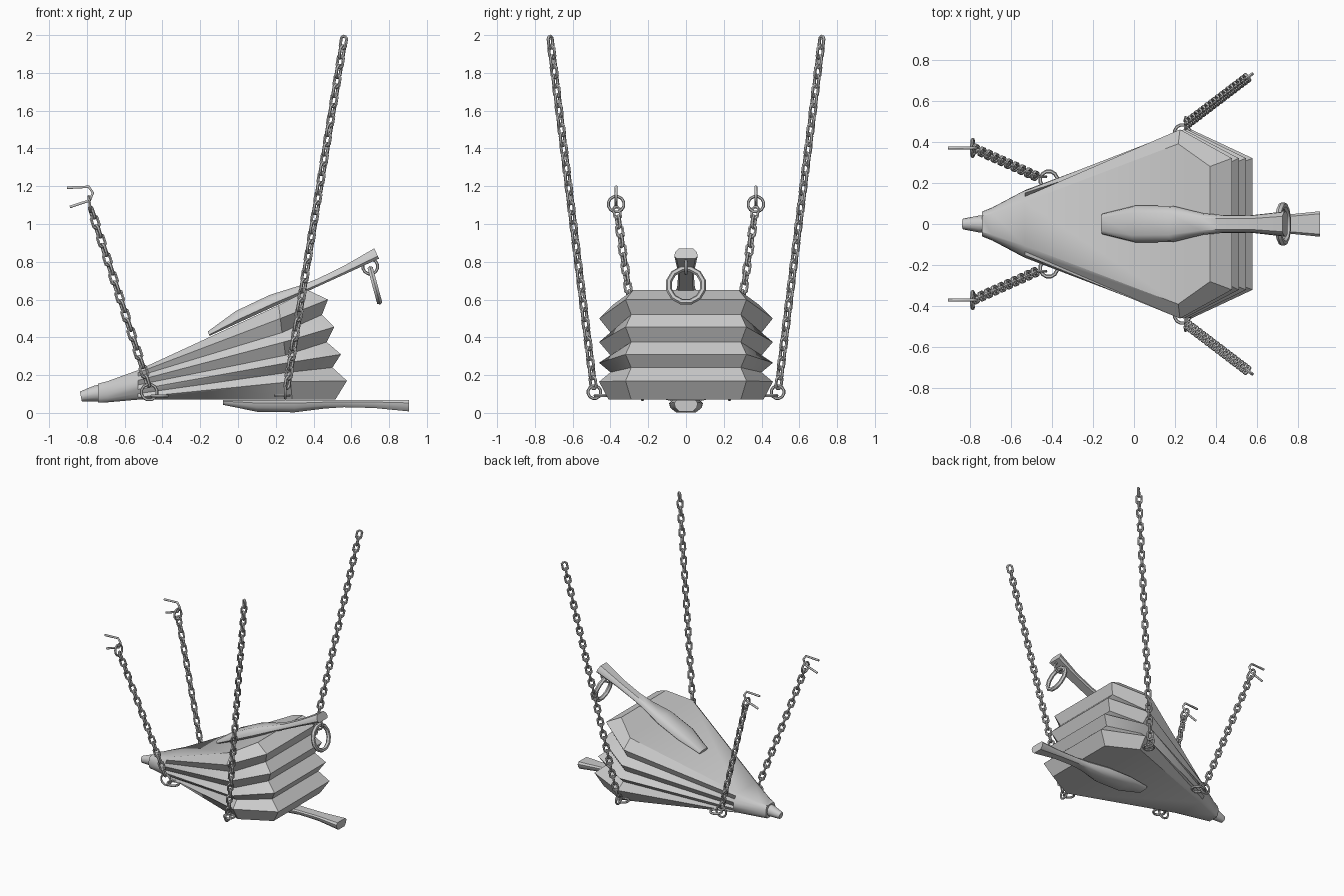
import bpy, bmesh
from math import sin, cos, pi, radians, sqrt
from mathutils import Vector, Matrix

if "Cube" in bpy.data.objects:
    bpy.data.objects.remove(bpy.data.objects["Cube"])


def finish(bm, name, angle=35):
    bmesh.ops.recalc_face_normals(bm, faces=bm.faces)
    me = bpy.data.meshes.new(name)
    bm.to_mesh(me)
    bm.free()
    ob = bpy.data.objects.new(name, me)
    bpy.context.collection.objects.link(ob)
    bpy.ops.object.select_all(action='DESELECT')
    ob.select_set(True)
    bpy.context.view_layer.objects.active = ob
    bpy.ops.object.shade_smooth_by_angle(angle=radians(angle))
    return ob


def add_loop(bm, mat, radius, wire, stretch=0.0, n=10, sides=6):
    """Closed ring (or stretched chain link) lying in the local XY plane."""
    rings = []
    for i in range(n):
        a = (i + 0.5) / n * 2 * pi
        out = Vector((cos(a), sin(a), 0))
        c = out * radius + Vector((0, stretch if sin(a) > 0 else -stretch, 0))
        rings.append([bm.verts.new(mat @ (c + out * wire * cos(b) + Vector((0, 0, wire * sin(b)))))
                      for b in (2 * pi * j / sides for j in range(sides))])
    for i in range(n):
        p, q = rings[i], rings[(i + 1) % n]
        for j in range(sides):
            k = (j + 1) % sides
            bm.faces.new((p[j], p[k], q[k], q[j]))


def ring(name, loc, radius, wire, axis):
    bm = bmesh.new()
    rot = Vector(axis).to_track_quat('Z', 'Y').to_matrix().to_4x4()
    add_loop(bm, Matrix.Translation(loc) @ rot, radius, wire, n=12)
    return finish(bm, name, 50)


def chain(name, start, end, pitch=0.052):
    bm = bmesh.new()
    start, end = Vector(start), Vector(end)
    d = end - start
    rot = d.to_track_quat('Y', 'Z').to_matrix().to_4x4()
    n = round(d.length / pitch)
    for i in range(n + 1):
        m = Matrix.Translation(start + d * i / n) @ rot @ Matrix.Rotation(pi / 2 * (i % 2), 4, 'Y')
        add_loop(bm, m, 0.019, 0.0085, stretch=0.014, n=8, sides=6)
    return finish(bm, name, 50)


# Pleated body: columns of points run around the outline, rows run top to bottom
ROWS = 9


def section(x, zc, hy, hz):
    pts = []
    for r in range(ROWS):
        a = radians(25 + 130 * r / (ROWS - 1))
        pts.append((x, hy * sqrt(sin(a)), zc + hz * cos(a) / cos(radians(25))))
    return pts


side_z = [0.57, 0.50, 0.425, 0.375, 0.305, 0.265, 0.215, 0.165, 0.07]
back_x = [0.37, 0.476, 0.445, 0.51, 0.47, 0.545, 0.50, 0.577, 0.515]
back_z = [0.65, 0.60, 0.52, 0.455, 0.375, 0.31, 0.24, 0.17, 0.07]
side_y = [0.39] + [0.46, 0.40] * 3 + [0.46, 0.41]
back_y = [0.28] + [0.32, 0.29] * 4
half = [section(-0.74, 0.105, 0.06, 0.05),
        section(-0.69, 0.112, 0.08, 0.056),
        section(-0.53, 0.148, 0.165, 0.078),
        [(0.215 + 0.009 * r, side_y[r], side_z[r]) for r in range(ROWS)],
        [(back_x[r], back_y[r], back_z[r]) for r in range(ROWS)]]
cols = half + [[(x, -y, z) for x, y, z in c] for c in reversed(half)]
bm = bmesh.new()
grid = [[bm.verts.new(p) for p in c] for c in cols]
for i in range(10):
    p, q = grid[i], grid[(i + 1) % 10]
    for r in range(ROWS - 1):
        bm.faces.new((p[r], q[r], q[r + 1], p[r + 1]))
for i in range(4):
    for r in (0, ROWS - 1):
        bm.faces.new((grid[i][r], grid[i + 1][r], grid[8 - i][r], grid[9 - i][r]))
finish(bm, "bellows_body", 35)

# Nozzle
bm = bmesh.new()
rings = []
for x, z, rad in ((-0.72, 0.107, 0.042), (-0.75, 0.103, 0.042), (-0.832, 0.087, 0.026)):
    rings.append([bm.verts.new((x + 0.2 * rad * sin(a) * -1, rad * cos(a), z + rad * sin(a)))
                  for a in (2 * pi * j / 12 for j in range(12))])
for p, q in zip(rings, rings[1:]):
    for j in range(12):
        bm.faces.new((p[j], p[(j + 1) % 12], q[(j + 1) % 12], q[j]))
bm.faces.new(rings[0])
bm.faces.new(rings[-1])
finish(bm, "nozzle")


# Paddle handles: (distance, half width, thickness)
PADDLE = [(0, 0.05, 0.025), (0.18, 0.09, 0.062), (0.38, 0.088, 0.065),
          (0.54, 0.052, 0.045), (0.64, 0.044, 0.038), (0.80, 0.043, 0.042), (0.985, 0.062, 0.06)]


def paddle(name, mat):
    bm = bmesh.new()
    prof = [(1, 0.25), (0.93, 0.65), (0.6, 1), (-0.6, 1), (-0.93, 0.65), (-1, 0.25), (-0.8, 0), (0.8, 0)]
    rs = [[bm.verts.new(mat @ Vector((s, u * w, v * h))) for u, v in prof] for s, w, h in PADDLE]
    for p, q in zip(rs, rs[1:]):
        for j in range(8):
            k = (j + 1) % 8
            bm.faces.new((p[j], p[k], q[k], q[j]))
    bm.faces.new(rs[0])
    bm.faces.new(rs[-1])
    finish(bm, name, 40)


paddle("upper_handle", Matrix.Translation((-0.15, 0, 0.408)) @ Matrix.Rotation(radians(-24.5), 4, 'Y'))
paddle("lower_handle", Matrix.Translation((-0.08, 0, 0.068)) @ Matrix.Rotation(pi, 4, 'X'))

# Pull ring on the upper handle
ring("handle_eye", (0.70, 0, 0.775), 0.04, 0.008, (0, 1, 0))
ring("pull_ring", (0.725, 0, 0.675), 0.093, 0.016, (1, 0, 0.27))

# Hanging chains, eyes, rings and wall staples on both sides
for s, tag in ((1, "left"), (-1, "right")):
    ring("front_eye_" + tag, (-0.415, 0.215 * s, 0.09), 0.042, 0.009, (0, 0, 1))
    ring("front_ring_" + tag, (-0.47, 0.23 * s, 0.11), 0.042, 0.008, (0, 1, 0))
    chain("front_chain_" + tag, (-0.482, 0.235 * s, 0.17), (-0.772, 0.365 * s, 1.06))
    ring("top_ring_" + tag, (-0.785, 0.37 * s, 1.105), 0.042, 0.008, (1, 0, 0.15))
    ring("rear_eye_" + tag, (0.235, 0.445 * s, 0.092), 0.038, 0.008, (0, 0, 1))
    ring("rear_ring_" + tag, (0.25, 0.485 * s, 0.11), 0.034, 0.008, (1, 0, 0))
    chain("rear_chain_" + tag, (0.262, 0.492 * s, 0.16), (0.558, 0.717 * s, 1.962))
    cu = bpy.data.curves.new("staple_" + tag, 'CURVE')
    cu.dimensions = '3D'
    cu.bevel_depth = 0.008
    cu.bevel_resolution = 1
    cu.use_fill_caps = True
    path = [(-0.905, 1.192), (-0.79, 1.197), (-0.768, 1.165), (-0.785, 1.125), (-0.89, 1.09)]
    sp = cu.splines.new('POLY')
    sp.points.add(len(path) - 1)
    for pt, (x, z) in zip(sp.points, path):
        pt.co = (x, 0.37 * s, z, 1)
    bpy.context.collection.objects.link(bpy.data.objects.new("staple_" + tag, cu))
